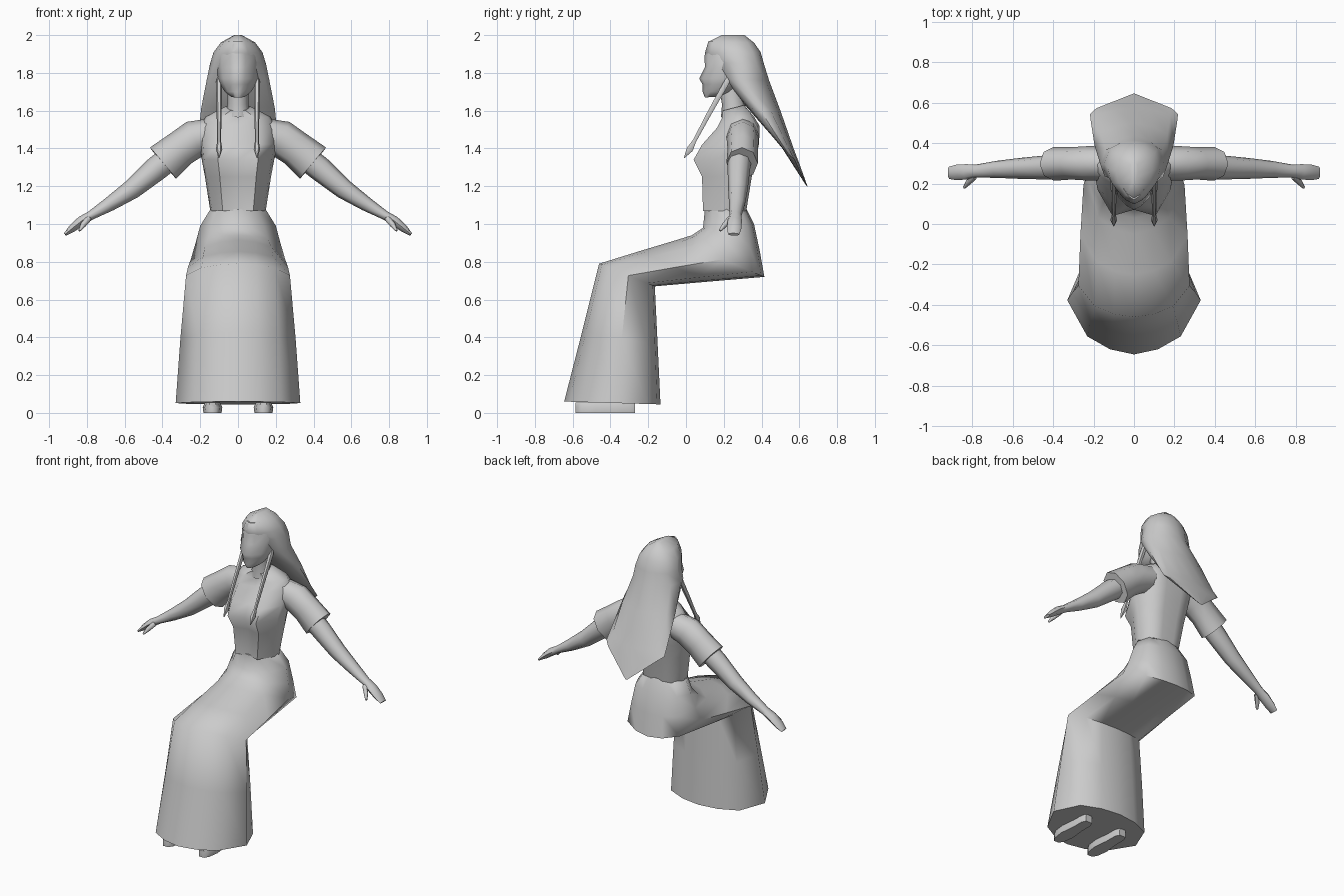
import bpy, bmesh, math
from mathutils import Vector

grey = bpy.data.materials.new("plain_grey")
grey.diffuse_color = (0.6, 0.6, 0.6, 1)


def finish(name, bm, mirror=False, angle=60):
    bmesh.ops.remove_doubles(bm, verts=bm.verts, dist=0.0005)
    bmesh.ops.recalc_face_normals(bm, faces=bm.faces)
    me = bpy.data.meshes.new(name)
    bm.to_mesh(me)
    bm.free()
    me.materials.append(grey)
    ob = bpy.data.objects.new(name, me)
    bpy.context.collection.objects.link(ob)
    bpy.ops.object.select_all(action='DESELECT')
    ob.select_set(True)
    bpy.context.view_layer.objects.active = ob
    bpy.ops.object.shade_smooth_by_angle(angle=math.radians(angle))
    if mirror:
        ob.modifiers.new("mirror", 'MIRROR')
    return ob


def skin(name, loops, mirror=False, angle=60):
    """Bridge closed loops of equal length and cap both ends."""
    bm = bmesh.new()
    rows = [[bm.verts.new(p) for p in loop] for loop in loops]
    n = len(rows[0])
    for a, b in zip(rows, rows[1:]):
        for i in range(n):
            j = (i + 1) % n
            bm.faces.new((a[i], a[j], b[j], b[i]))
    bm.faces.new(rows[0])
    bm.faces.new(rows[-1])
    return finish(name, bm, mirror, angle)


def ring(half, front, back, hw):
    """Symmetric loop from a half outline (u: -1 front..1 back, w: width)."""
    f, b = Vector((0, *front)), Vector((0, *back))
    pts = [f.lerp(b, (u + 1) / 2) + Vector((w * hw, 0, 0)) for u, w in half]
    return pts + [Vector((-p.x, p.y, p.z)) for p in reversed(pts[1:-1])]


def tube(name, stations, sides=8, mirror=True, turn=0.0):
    """Loft of ellipses: (centre, radius in the xz plane, radius across)."""
    cs = [Vector(s[0]) for s in stations]
    loops = []
    for i, (c, ra, rb) in enumerate(stations):
        d = (cs[min(i + 1, len(cs) - 1)] - cs[max(i - 1, 0)]).normalized()
        across = Vector((0, 1, 0)) if abs(d.y) < 0.6 else Vector((1, 0, 0))
        side = (across - d * across.dot(d)).normalized()
        up = d.cross(side)
        loops.append([cs[i] + up * ra * math.cos(t) + side * rb * math.sin(t)
                      for t in (turn + 2 * math.pi * k / sides for k in range(sides))])
    return skin(name, loops, mirror)


# Skirt: waist, hips, lap, knees and flared hem
SKIRT = [(-1, 0), (-.9, .36), (-.65, .7), (.05, 1), (.72, .78), (.93, .4), (1, 0)]
skin("skirt", [ring(SKIRT, *r) for r in [
    ((.10, 1.08), (.32, 1.08), .145),
    ((.09, .98), (.36, 1.0), .20),
    ((.03, .94), (.39, .86), .225),
    ((-.05, .915), (.415, .72), .25),
    ((-.25, .855), (.12, .695), .265),
    ((-.46, .79), (-.165, .67), .275),
    ((-.55, .43), (-.15, .36), .305),
    ((-.645, .06), (-.135, .045), .33)]])

# Bodice with bust and shoulders
BODICE = [(-.82, 0), (-1, .55), (-.25, .93), (.2, 1), (.85, .7), (.95, .3), (.92, 0)]
skin("bodice", [ring(BODICE, *r) for r in [
    ((.09, 1.07), (.325, 1.07), .147),
    ((.085, 1.25), (.355, 1.25), .175),
    ((.04, 1.34), (.38, 1.35), .193),
    ((.085, 1.42), (.395, 1.43), .20),
    ((.165, 1.51), (.395, 1.52), .205),
    ((.19, 1.56), (.36, 1.575), .17),
    ((.195, 1.60), (.31, 1.63), .075)]])

# Neck
tube("neck", [((0, .255, 1.57), .065, .07), ((0, .25, 1.64), .055, .06),
              ((0, .23, 1.76), .055, .06)], mirror=False)

# Sleeves and arms
tube("sleeve", [((.14, .30, 1.475), .085, .085), ((.23, .30, 1.45), .10, .085),
                ((.31, .30, 1.395), .097, .08), ((.397, .297, 1.322), .108, .083)])
tube("arm", [((.34, .285, 1.365), .065, .065), ((.43, .28, 1.295), .066, .06),
             ((.56, .275, 1.185), .053, .052), ((.68, .27, 1.105), .038, .042),
             ((.78, .262, 1.045), .024, .032), ((.83, .258, 1.015), .026, .038),
             ((.88, .255, .975), .02, .038), ((.915, .253, .945), .009, .03)])
tube("thumb", [((.79, .235, 1.03), .016, .016), ((.82, .205, .995), .015, .014),
               ((.84, .18, .965), .006, .007)], sides=6)

# Face: forehead, nose, lips and chin
HEAD = [(-1, 0), (-.86, .34), (-.5, .75), (.1, 1), (.7, .75), (1, 0)]
skin("head", [ring(HEAD, *r) for r in [
    ((.10, 1.67), (.19, 1.675), .035),
    ((.088, 1.70), (.25, 1.70), .07),
    ((.087, 1.74), (.30, 1.74), .095),
    ((.07, 1.77), (.33, 1.77), .105),
    ((.10, 1.83), (.36, 1.83), .115),
    ((.098, 1.89), (.37, 1.89), .115),
    ((.12, 1.97), (.34, 1.96), .07)]])

# Long hair sweeping back to a point
HAIR = [(-1, 0), (-.8, .42), (-.3, .85), (.2, 1), (.72, .8), (.92, .42), (1, 0)]
FALL = [(-1, 0), (-.9, .5), (-.7, .88), (-.25, 1), (.4, .85), (.82, .42), (1, 0)]
skin("hair", [ring(h, *r) for h, r in [
    (HAIR, ((.19, 2.0), (.31, 2.0), .02)),
    (HAIR, ((.118, 1.965), (.36, 1.96), .09)),
    (HAIR, ((.10, 1.905), (.395, 1.91), .13)),
    (HAIR, ((.13, 1.86), (.415, 1.84), .148)),
    (FALL, ((.20, 1.77), (.44, 1.76), .165)),
    (FALL, ((.32, 1.62), (.50, 1.60), .195)),
    (FALL, ((.46, 1.46), (.575, 1.385), .213)),
    (FALL, ((.51, 1.40), (.60, 1.32), .218)),
    (FALL, ((.635, 1.205), (.645, 1.195), .012))]], angle=80)

# Thin braids with tied ends
tube("braid", [((.10, .235, 1.79), .006, .008), ((.10, .215, 1.75), .017, .017),
               ((.10, .12, 1.58), .013, .014), ((.10, .045, 1.44), .01, .011),
               ((.10, .02, 1.395), .017, .02), ((.10, -.01, 1.35), .002, .002)], sides=6)

# Shoes: sole outline raised in steps
SOLE = [(-.585, .02), (-.555, .04), (-.48, .052), (-.38, .04), (-.30, .04), (-.27, .025)]


def sole(z, s, cx=.135):
    pts = [(cx + w * s, y, z) for y, w in SOLE]
    return pts + [(cx - w * s, y, z) for y, w in reversed(SOLE)]


skin("shoe", [sole(0, .92), sole(.03, 1), sole(.055, .75)], mirror=True)
# Ankles inside the skirt
tube("ankle", [((.135, -.33, .03), .035, .035), ((.135, -.33, .2), .035, .035)])
